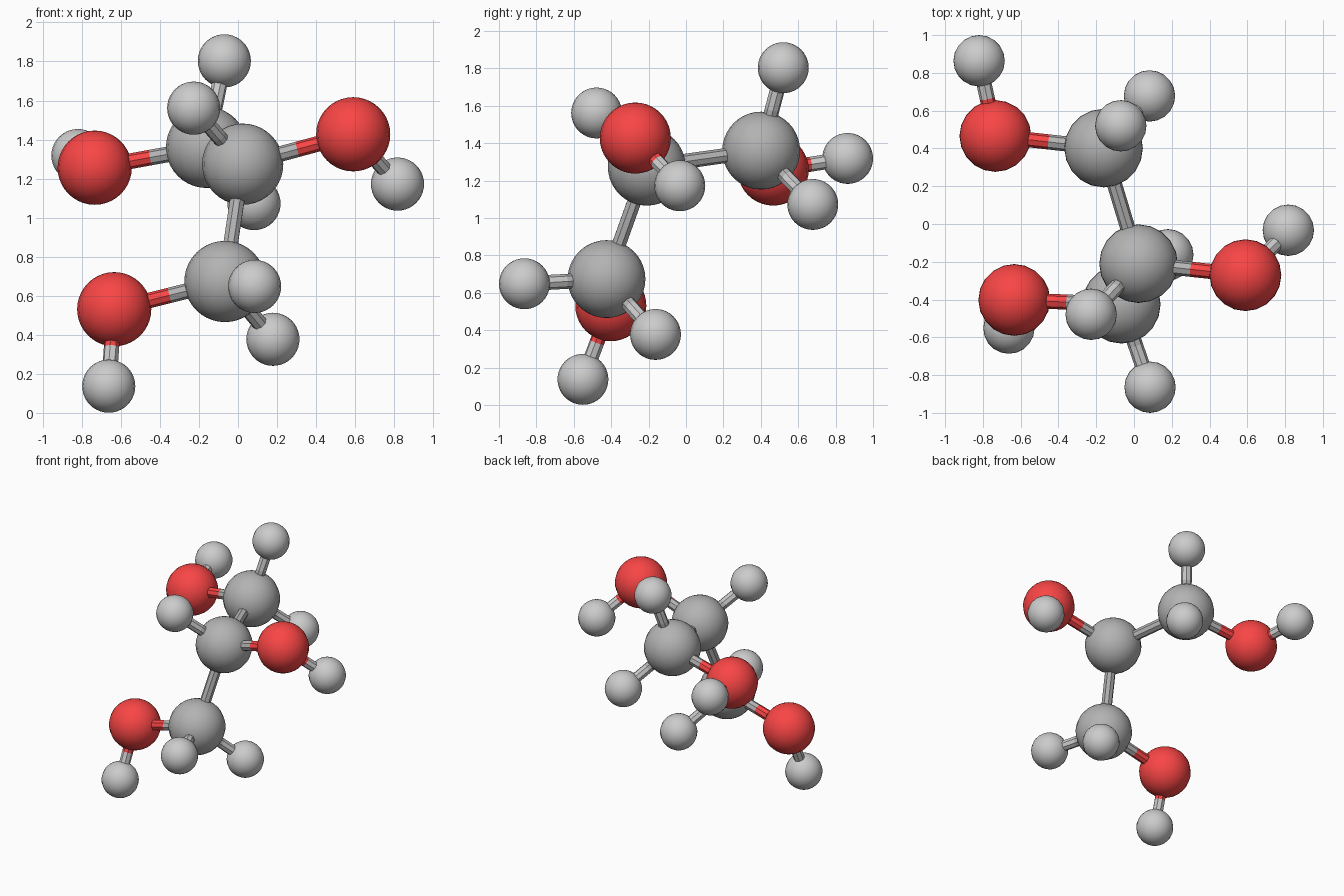
import bpy
from mathutils import Vector

if "Cube" in bpy.data.objects:
    bpy.data.objects.remove(bpy.data.objects["Cube"])


def material(name, color):
    m = bpy.data.materials.new(name)
    m.diffuse_color = color
    m.use_nodes = True
    m.node_tree.nodes["Principled BSDF"].inputs["Base Color"].default_value = m.diffuse_color
    return m


# Element: (label, sphere radius, material)
ELEMENTS = {
    "C": ("carbon", 0.208, material("dark_grey", (0.45, 0.45, 0.45, 1))),
    "O": ("oxygen", 0.19, material("red", (0.95, 0.06, 0.06, 1))),
    "H": ("hydrogen", 0.136, None),
}
BOND_RADIUS = 0.04

# Atom centres
ATOMS = {
    "C1": (-0.161, 0.402, 1.36),
    "C2": (0.024, -0.21, 1.274),
    "C3": (-0.067, -0.425, 0.673),
    "O1": (-0.734, 0.466, 1.256),
    "O2": (0.59, -0.271, 1.427),
    "O3": (-0.634, -0.402, 0.531),
    "H1": (-0.07, 0.52, 1.803),
    "H2": (0.082, 0.678, 1.072),
    "H3": (-0.227, -0.478, 1.561),
    "H4": (0.085, -0.864, 0.648),
    "H5": (0.179, -0.163, 0.377),
    "H6": (-0.82, 0.864, 1.318),
    "H7": (0.817, -0.033, 1.172),
    "H8": (-0.662, -0.551, 0.137),
}
BONDS = ["C1 C2", "C2 C3", "C1 O1", "C2 O2", "C3 O3", "C1 H1", "C1 H2",
         "C2 H3", "C3 H4", "C3 H5", "O1 H6", "O2 H7", "O3 H8"]


def finish(name, mat):
    ob = bpy.context.object
    ob.name = name
    if mat:
        ob.data.materials.append(mat)
    bpy.ops.object.shade_smooth_by_angle()


def half_bond(a, b):
    """Rod from atom a to the middle of the bond, coloured like atom a."""
    start = Vector(ATOMS[a])
    mid = (start + Vector(ATOMS[b])) / 2
    d = mid - start
    bpy.ops.mesh.primitive_cylinder_add(
        vertices=8, radius=BOND_RADIUS, depth=d.length,
        location=(start + mid) / 2, rotation=d.to_track_quat("Z", "Y").to_euler())
    label, _, mat = ELEMENTS[a[0]]
    finish(f"bond_{label}_{a[1]}_to_{ELEMENTS[b[0]][0]}_{b[1]}", mat)


# Atom balls
for key, pos in ATOMS.items():
    label, radius, mat = ELEMENTS[key[0]]
    bpy.ops.mesh.primitive_uv_sphere_add(segments=20, ring_count=20, radius=radius, location=pos)
    finish(f"{label}_{key[1]}", mat)

# Two-tone bond rods
for bond in BONDS:
    a, b = bond.split()
    half_bond(a, b)
    half_bond(b, a)
